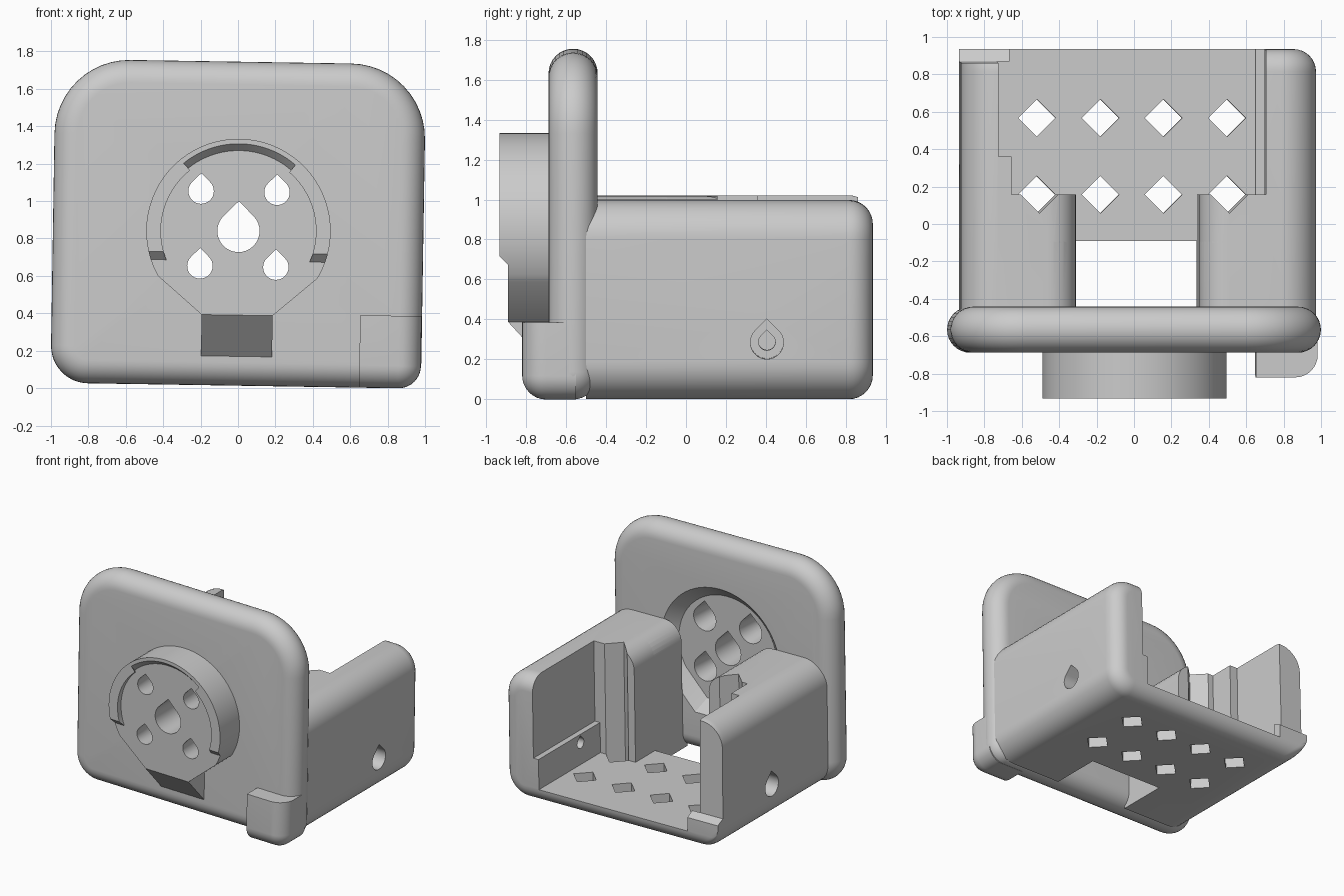
import bpy, bmesh
from math import sin, cos, pi, radians
from mathutils import Matrix

if "Cube" in bpy.data.objects:
    bpy.data.objects.remove(bpy.data.objects["Cube"], do_unlink=True)

grey = bpy.data.materials.new("light_grey_plastic")
grey.use_nodes = True
grey.diffuse_color = (0.6, 0.6, 0.6, 1)
grey.node_tree.nodes["Principled BSDF"].inputs["Base Color"].default_value = (0.6, 0.6, 0.6, 1)

PLACE = {"x": lambda u, v, t: (t, u, v),
         "y": lambda u, v, t: (u, t, v),
         "z": lambda u, v, t: (u, v, t)}


def loft(name, axis, sections):
    """Skin a list of (position, outline) sections along an axis."""
    bm = bmesh.new()
    rings = [[bm.verts.new(PLACE[axis](u, v, t)) for u, v in pts] for t, pts in sections]
    for a, b in zip(rings, rings[1:]):
        for i in range(len(a)):
            j = (i + 1) % len(a)
            bm.faces.new((a[i], a[j], b[j], b[i]))
    bm.faces.new(rings[0])
    bm.faces.new(rings[-1])
    bmesh.ops.remove_doubles(bm, verts=bm.verts, dist=1e-5)
    bmesh.ops.recalc_face_normals(bm, faces=bm.faces)
    mesh = bpy.data.meshes.new(name)
    bm.to_mesh(mesh)
    bm.free()
    mesh.materials.append(grey)
    obj = bpy.data.objects.new(name, mesh)
    bpy.context.collection.objects.link(obj)
    return obj


def prism(name, axis, pts, a, b):
    return loft(name, axis, [(a, pts), (b, pts)])


def box(x0, x1, y0, y1, z0, z1):
    return prism("cutter", "z", [(x0, y0), (x1, y0), (x1, y1), (x0, y1)], z0, z1)


def arc(cx, cy, r, a0, a1, n):
    angles = [radians(a0 + (a1 - a0) * i / n) for i in range(n + 1)]
    return [(cx + r * cos(a), cy + r * sin(a)) for a in angles]


def rounded(u0, u1, v0, v1, radii, n=10):
    """Rectangle outline; radii run counter-clockwise from low-left."""
    pts = []
    for k, (u, v, su, sv) in enumerate([(u0, v0, 1, 1), (u1, v0, -1, 1),
                                        (u1, v1, -1, -1), (u0, v1, 1, -1)]):
        r = max(radii[k], 0)
        pts += arc(u + su * r, v + sv * r, r, 180 + 90 * k, 270 + 90 * k, n)
    return pts


def teardrop(cu, cv, r):
    return arc(cu, cv, r, 135, 405, 24) + [(cu, cv + 1.414 * r)]


def boolean(obj, cutters):
    bpy.context.view_layer.objects.active = obj
    for c in cutters:
        c.hide_render = True
        mod = obj.modifiers.new("cut", "BOOLEAN")
        mod.operation, mod.solver, mod.object = "DIFFERENCE", "EXACT", c
        bpy.ops.object.modifier_apply(modifier=mod.name)


def discard(cutters):
    for c in cutters:
        bpy.data.objects.remove(c, do_unlink=True)


CX, CZ = -0.011, 0.84          # centre of the round boss
BASE, TOP = 0.013, 1.009       # body underside and top


def boss_outline(r, half, low):
    return arc(CX, CZ, r, -30, 210, 48) + [(CX - half, low), (CX + half, low)]


# Front plate with fully rounded rim
sections = []
for i in range(17):
    a = pi * i / 16
    d = 0.123 * (1 - sin(a))
    sections.append((-0.565 - 0.123 * cos(a),
                     rounded(-1.003 + d, 0.978 - d, BASE + d, 1.745 - d,
                             [r - d for r in (0.2, 0.14, 0.4, 0.4)], 12)))
front_plate = loft("front_plate", "y", sections)

# Round boss with tapered foot and sloping chin
boss = prism("boss", "y", boss_outline(0.493, 0.19, 0.39), -0.89, -0.535)
chin = prism("chin", "x", [(-0.89, 0.39), (-0.67, 0.15), (-0.6, 0.15), (-0.6, 0.39)],
             CX - 0.19, CX + 0.19)


def ring_outline(r0, r1, a):
    return arc(CX, CZ, r1, a, 180 - a, 48) + arc(CX, CZ, r0, 180 - a, a, 48)


# Raised lip around the boss, bevelled at its top inside, level sloping ends
boss_lip = prism("boss_lip", "y", ring_outline(0.415, 0.493, -30), -0.934, -0.88)
lip_cutters = [
    loft("cutter", "y", [(-0.944, ring_outline(0.3, 0.475, 51)),
                         (-0.892, ring_outline(0.3, 0.43, 46))]),
    prism("cutter", "x", [(-0.96, 0.75), (-0.84, 0.63), (-0.84, 0.4), (-0.96, 0.4)], -1, 1),
]
boolean(boss_lip, lip_cutters)
discard(lip_cutters)

# Corner foot block, rounded at front, outer side and bottom
sections = []
for i in range(9):
    a = pi / 2 * i / 8
    d = 0.12 * (1 - sin(a))
    sections.append((-0.82 + 0.12 * (1 - cos(a)),
                     rounded(0.647, 0.976 - d, BASE + d, 0.4, [0, 0.12 - d, 0, 0])))
sections.append((-0.55, sections[-1][1]))
corner_block = loft("corner_block", "y", sections)

# Cradle body, its back end rolled over except on the open side
sections = []
for i in range(10):
    a = pi / 2 * max(i - 1, 0) / 8
    d = 0.12 * (1 - cos(a))
    y = 0.815 + 0.12 * sin(a) if i else -0.5
    sections.append((y, rounded(-0.94, 0.96 - d, BASE + d, TOP - d,
                                [0.19 - d, 0.19 - d, 0.19 - d, 0.19 - d])))
cradle = loft("cradle", "y", sections)

# Gap between the inner blocks, flared by their rounded top edges
g0, g1, r = -0.325, 0.335, 0.15


def gap(low):
    return ([(g0, low), (g1, low)] + arc(g1 + r, TOP - r, r, 180, 90, 8)
            + [(g1 + r, 1.2), (g0 - r, 1.2)] + arc(g0 - r, TOP - r, r, 90, 0, 8))


FLOOR = 0.13
cutters = [
    prism("cutter", "y", gap(-0.2), -0.7, -0.09),
    prism("cutter", "y", gap(FLOOR), -0.1, 0.2),
    box(-0.67, 0.645, 0.157, 1.1, FLOOR, 1.2),     # tray
    box(0.5, 0.69, 0.157, 1.1, 0.37, 1.2),         # recess above the ledge
    box(-0.74, -0.6, 0.36, 0.87, FLOOR, 1.2),      # pocket in the right wall
    prism("cutter", "x", [(0.87, 0.27), (1.1, 0.16), (1.1, 1.2), (0.857, 1.2)], -1.2, -0.6),
]

# Diamond drain holes, running up through the blocks
for x in (-0.522, -0.182, 0.155, 0.495):
    for y in (0.157, 0.567):
        cutters.append(prism("cutter", "z", arc(x, y, 0.1, 0, 270, 3), -0.2, 1.2))

# Stepped teardrop holes in the side walls
for s, y in ((1, 0.405), (-1, 0.25)):
    cutters.append(prism("cutter", "x", teardrop(y, 0.3, 0.083), s * 0.78, s * 1.1))
    cutters.append(prism("cutter", "x", teardrop(y, 0.3, 0.042), s * 0.55, s * 1.1))

# Rear funnel of the boss, and the matching clearance in the body's front end
funnel = loft("cutter", "y", [(-0.535, boss_outline(0.435, 0.19, 0.42)),
                              (-0.43, boss_outline(0.54, 0.24, 0.32))])
clearance = prism("cutter", "y", boss_outline(0.54, 0.24, 0.32), -0.6, -0.442)
boolean(cradle, cutters + [clearance])

# Flared teardrop vents through the boss
vents = []
for x, z, r0, r1 in [(0, 0, 0.113, 0.113)] + [(sx * 0.203, sz * 0.2 + 0.01, 0.068, 0.1)
                                              for sx in (-1, 1) for sz in (-1, 1)]:
    vents.append(loft("cutter", "y", [(-0.95, teardrop(CX + x, CZ + z, r0)),
                                      (-0.88, teardrop(CX + x, CZ + z, r0)),
                                      (-0.52, teardrop(CX + x, CZ + z, r1))]))
boolean(front_plate, [funnel] + vents)
boolean(boss, [funnel] + vents)
discard(cutters + [clearance, funnel] + vents)

# Slight lean of the whole piece, then smooth shading with sharp edges kept
lean = Matrix.Rotation(0.016, 4, "Y")
for obj in (front_plate, boss, chin, boss_lip, corner_block, cradle):
    obj.data.transform(lean)
    bpy.ops.object.select_all(action="DESELECT")
    obj.select_set(True)
    bpy.context.view_layer.objects.active = obj
    bpy.ops.object.shade_smooth_by_angle(angle=radians(30))
